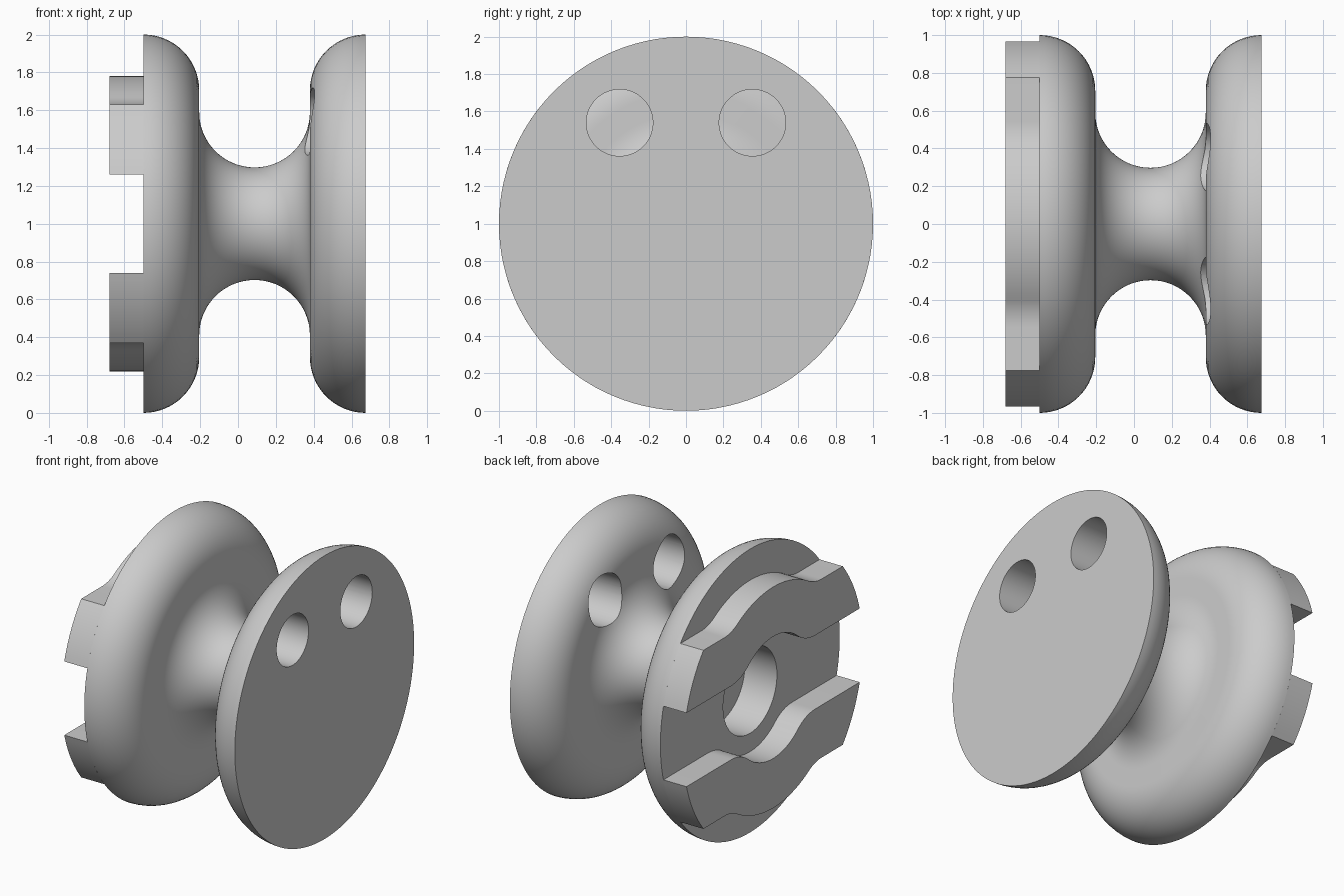
import bpy, bmesh, math
from mathutils import Matrix, Vector

cube = bpy.data.objects.get("Cube")
if cube:
    bpy.data.objects.remove(cube, do_unlink=True)

grey = bpy.data.materials.new("light_grey")
grey.use_nodes = True
grey.diffuse_color = (0.6, 0.6, 0.6, 1)
grey.node_tree.nodes["Principled BSDF"].inputs["Base Color"].default_value = (0.6, 0.6, 0.6, 1)


def make_object(name, bm):
    bmesh.ops.recalc_face_normals(bm, faces=bm.faces)
    mesh = bpy.data.meshes.new(name)
    bm.to_mesh(mesh)
    bm.free()
    mesh.materials.append(grey)
    obj = bpy.data.objects.new(name, mesh)
    bpy.context.collection.objects.link(obj)
    return obj


def activate(obj):
    bpy.ops.object.select_all(action='DESELECT')
    obj.select_set(True)
    bpy.context.view_layer.objects.active = obj


def arc(cx, cy, r, a0, a1, steps):
    """Points on an arc, angles in degrees."""
    angles = [math.radians(a0 + (a1 - a0) * i / steps) for i in range(steps + 1)]
    return [(cx + r * math.cos(a), cy + r * math.sin(a)) for a in angles]


def cut_cylinder(target, x0, x1, y, z, r):
    """Bore a round hole along x."""
    bm = bmesh.new()
    place = Matrix.Translation(((x0 + x1) / 2, y, z)) @ Matrix.Rotation(math.pi / 2, 4, 'Y')
    bmesh.ops.create_cone(bm, cap_ends=True, segments=64, radius1=r, radius2=r,
                          depth=x1 - x0, matrix=place)
    cutter = make_object("hole_cutter", bm)
    cutter.hide_render = True
    mod = target.modifiers.new("hole", 'BOOLEAN')
    mod.operation = 'DIFFERENCE'
    mod.solver = 'EXACT'
    mod.object = cutter
    activate(target)
    bpy.ops.object.modifier_apply(modifier=mod.name)
    bpy.data.objects.remove(cutter, do_unlink=True)


# Spool body: two rounded flanges joined by a concave waist, turned about x
profile = [(-0.5, 0)]
profile += arc(-0.5, 0.705, 0.295, 90, 0, 16)
profile += arc(0.0875, 0.59, 0.2925, 180, 360, 32)
profile += arc(0.675, 0.705, 0.295, 180, 90, 16)
profile += [(0.675, 0)]
bm = bmesh.new()
verts = [bm.verts.new((x, 0, 1 + r)) for x, r in profile]
edges = [bm.edges.new(pair) for pair in zip(verts, verts[1:])]
bmesh.ops.spin(bm, geom=verts + edges, cent=(0, 0, 1), axis=(1, 0, 0),
               angle=2 * math.pi, steps=112)
bmesh.ops.remove_doubles(bm, verts=bm.verts, dist=1e-4)
flat = [e for e in bm.edges if len(e.link_faces) == 2 and
        all(abs(f.normal.x) > 0.9999 and abs(f.calc_center_median().x - s) < 1e-4
            for f in e.link_faces for s in [-0.5 if f.calc_center_median().x < 0 else 0.675])]
bmesh.ops.dissolve_edges(bm, edges=flat, use_verts=False)
body = make_object("spool_body", bm)

# Two through holes in one flange, a blind bore in the other
for side in (-1, 1):
    cut_cylinder(body, 0.1, 0.8, side * 0.355, 1.54, 0.178)
cut_cylinder(body, -0.7, -0.25, 0, 1, 0.30)
activate(body)
bpy.ops.object.shade_smooth_by_angle(angle=math.radians(30))


def bulged_edge(height, radius, fillet):
    """Half of a straight edge that swells round the centre, from y = 0 outward."""
    cz = height + fillet
    cy = math.sqrt((radius + fillet) ** 2 - cz ** 2)
    a = math.degrees(math.atan2(cz, cy))
    return arc(0, 0, radius, 90, a, 12) + arc(cy, cz, fillet, 180 + a, 270, 10)[1:]


# Locking bars on the flange face, ends flush with its rim
inner = bulged_edge(0.26, 0.43, 0.30)
outer = bulged_edge(0.63, 0.78, 0.28)
rim = arc(0, 0, 1, math.degrees(math.asin(0.26)), math.degrees(math.asin(0.63)), 10)
half = inner + rim + outer[::-1]
outline = half + [(-y, z) for y, z in half[-2:0:-1]]
for name, side in (("upper_bar", 1), ("lower_bar", -1)):
    bm = bmesh.new()
    face = bm.faces.new([bm.verts.new((-0.499, y, 1 + side * z)) for y, z in outline])
    new = bmesh.ops.extrude_face_region(bm, geom=[face])["geom"]
    bmesh.ops.translate(bm, vec=Vector((-0.181, 0, 0)),
                        verts=[v for v in new if isinstance(v, bmesh.types.BMVert)])
    if not any(len(e.link_faces) == 2 and face in e.link_faces for e in bm.edges):
        bm.faces.new([v for v in face.verts])
    bar = make_object(name, bm)
    activate(bar)
    bpy.ops.object.shade_smooth_by_angle(angle=math.radians(30))
